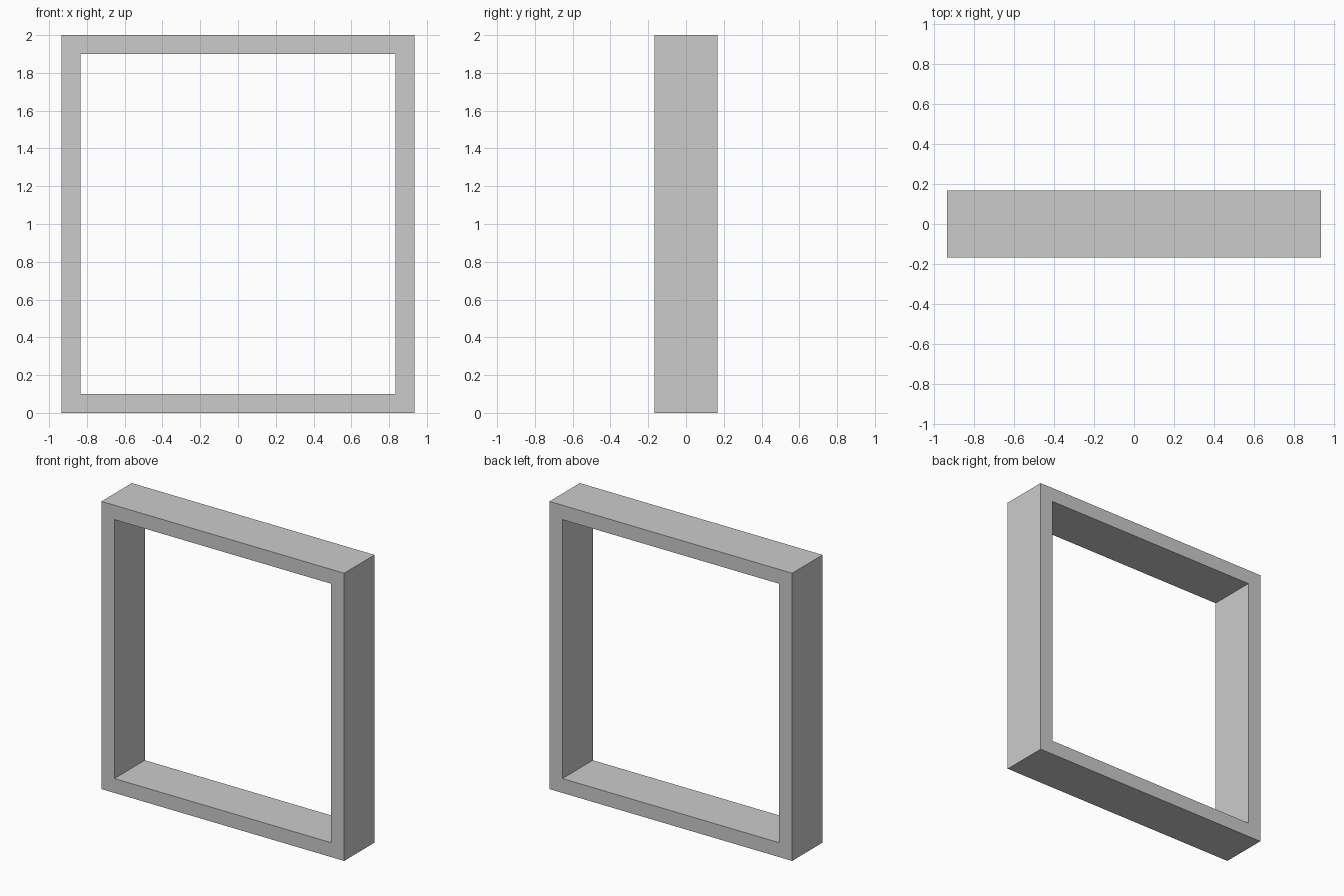
import bpy
import bmesh

if "Cube" in bpy.data.objects:
    bpy.data.objects.remove(bpy.data.objects["Cube"])

HALF_W, HEIGHT, HALF_D, THICK = 0.9333, 2.0, 0.1667, 0.1


def ring(bm, inset, y):
    """Rectangular loop of vertices in the XZ plane."""
    x, lo, hi = HALF_W - inset, inset, HEIGHT - inset
    return [bm.verts.new((px, y, pz))
            for px, pz in ((-x, lo), (x, lo), (x, hi), (-x, hi))]


# Rectangular frame: four loops bridged into a closed tube
bm = bmesh.new()
loops = [ring(bm, 0, -HALF_D), ring(bm, THICK, -HALF_D),
         ring(bm, THICK, HALF_D), ring(bm, 0, HALF_D)]
for k in range(4):
    a, b = loops[k], loops[(k + 1) % 4]
    for i in range(4):
        j = (i + 1) % 4
        bm.faces.new((a[i], a[j], b[j], b[i]))
bmesh.ops.recalc_face_normals(bm, faces=bm.faces)

mesh = bpy.data.meshes.new("frame")
bm.to_mesh(mesh)
bm.free()
bpy.context.collection.objects.link(bpy.data.objects.new("frame", mesh))
